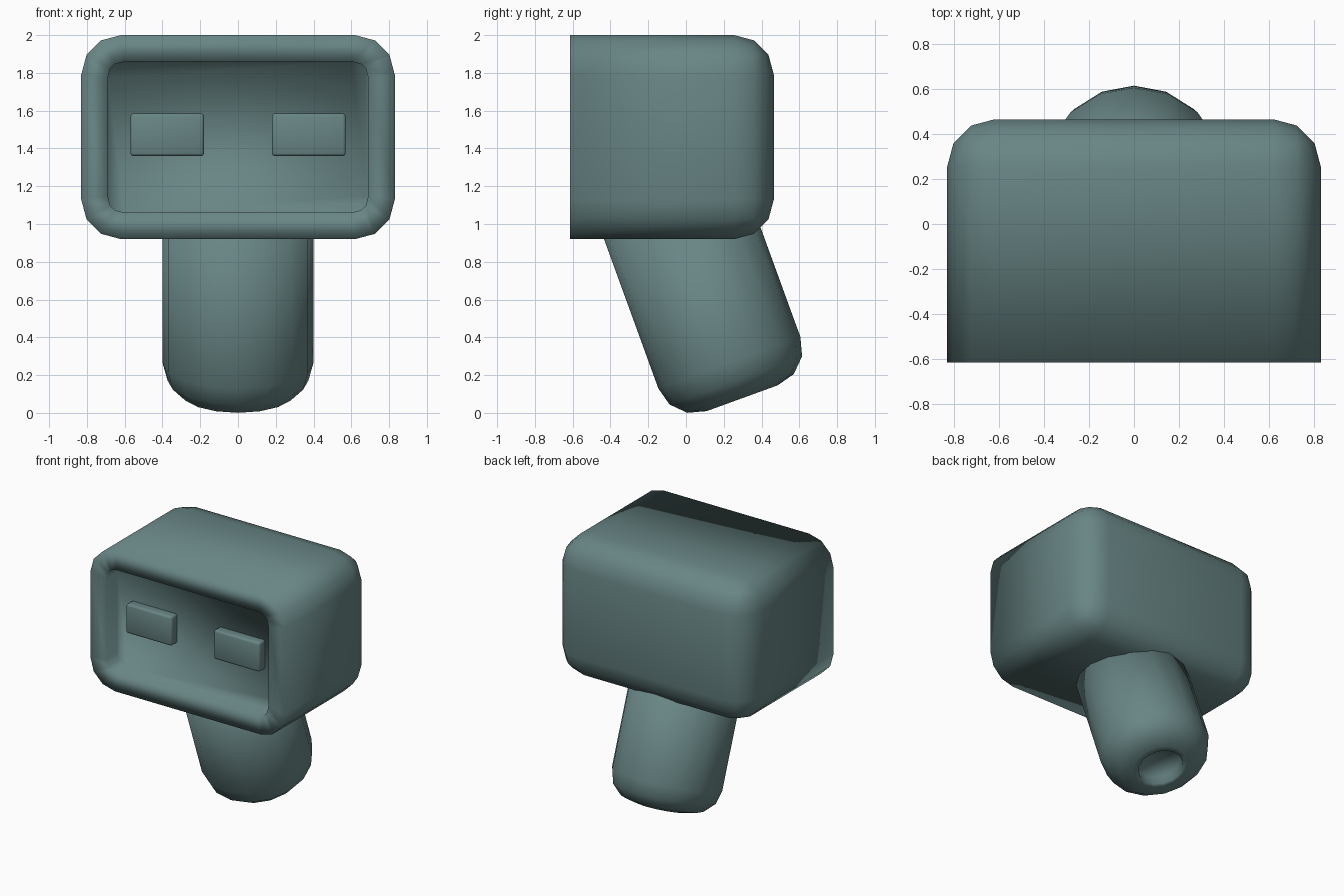
import bpy, bmesh, math
from mathutils import Matrix, Vector

old = bpy.data.objects.get("Cube")
if old:
    bpy.data.objects.remove(old, do_unlink=True)

# Single muted teal colour
teal = bpy.data.materials.new("muted_teal")
teal.use_nodes = True
COLOUR = (0.14, 0.235, 0.235, 1.0)
teal.diffuse_color = COLOUR
teal.node_tree.nodes["Principled BSDF"].inputs["Base Color"].default_value = COLOUR


def finish(bm, name):
    """Turn a bmesh into a smooth-shaded object."""
    bmesh.ops.recalc_face_normals(bm, faces=bm.faces)
    for f in bm.faces:
        f.smooth = True
    mesh = bpy.data.meshes.new(name)
    bm.to_mesh(mesh)
    bm.free()
    mesh.materials.append(teal)
    obj = bpy.data.objects.new(name, mesh)
    bpy.context.collection.objects.link(obj)
    return obj


def box(lo, hi):
    bm = bmesh.new()
    lo, hi = Vector(lo), Vector(hi)
    size = hi - lo
    bmesh.ops.create_cube(bm, size=1, matrix=Matrix.Translation((lo + hi) / 2)
                          @ Matrix.Diagonal((*size, 1)))
    return bm


def bevel(bm, edges, offset, segments):
    bmesh.ops.bevel(bm, geom=edges, offset=offset, segments=segments,
                    profile=0.5, affect='EDGES', clamp_overlap=True)


# Head: box rounded everywhere except around its open front
FRONT = -0.615
bm = box((-0.83, FRONT, 0.92), (0.83, 0.465, 2.0))
rounded = [e for e in bm.edges if any(v.co.y > FRONT + 0.01 for v in e.verts)]
bevel(bm, rounded, 0.21, 3)

# Recessed front panel
bm.normal_update()
panel = max((f for f in bm.faces if f.normal.y < -0.9), key=lambda f: f.calc_area())
bmesh.ops.inset_region(bm, faces=[panel], thickness=0.14, use_even_offset=True)
walls = bmesh.ops.extrude_discrete_faces(bm, faces=[panel])
for v in walls["faces"][0].verts:
    v.co.y += 0.13
finish(bm, "head")

# Two raised plates on the recessed panel
for side, name in ((1, "left_plate"), (-1, "right_plate")):
    x = 0.375 * side
    bm = box((x - 0.195, -0.555, 1.36), (x + 0.195, -0.47, 1.585))
    bevel(bm, bm.edges[:], 0.015, 2)
    finish(bm, name)

# Stem: lathed cylinder with a rounded end and a round socket, tilted backward
R, ROUND, SIDES = 0.4, 0.2, 16
profile = [(0, 1.07), (R, 1.07)]
for i in range(4):
    a = math.radians(30 * i)
    profile.append((R - ROUND + ROUND * math.cos(a), ROUND - ROUND * math.sin(a)))
profile += [(0.165, 0), (0.165, 0.07), (0, 0.07)]
bm = bmesh.new()
verts = [bm.verts.new((0, r, z)) for r, z in profile]
edges = [bm.edges.new(pair) for pair in zip(verts, verts[1:])]
bmesh.ops.spin(bm, geom=verts + edges, cent=(0, 0, 0), axis=(0, 0, 1),
               angle=math.tau, steps=SIDES, use_merge=True)
bmesh.ops.remove_doubles(bm, verts=bm.verts, dist=0.0005)
stem = finish(bm, "stem")
stem.location = (0, 0.298, 0.078)
stem.rotation_euler = (math.radians(20), 0, 0)
